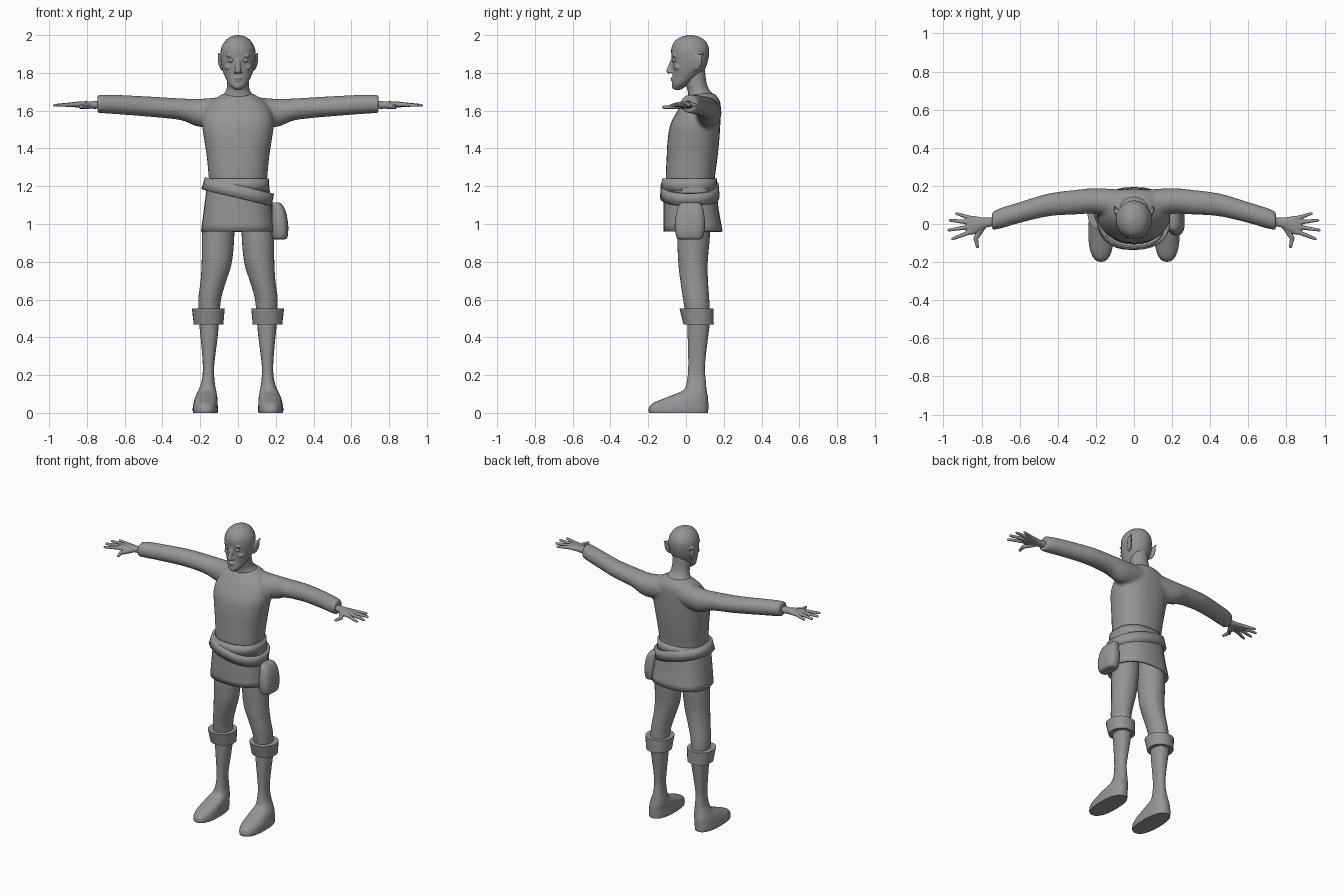
import bpy, bmesh, math
from mathutils import Matrix, Vector, Euler

if "Cube" in bpy.data.objects:
    bpy.data.objects.remove(bpy.data.objects["Cube"], do_unlink=True)

# Single clay colour
clay = bpy.data.materials.new("clay_grey")
clay.use_nodes = True
clay.diffuse_color = (0.3, 0.3, 0.3, 1)
clay.node_tree.nodes["Principled BSDF"].inputs["Base Color"].default_value = (0.3, 0.3, 0.3, 1)


def spline(rows, steps):
    """Smoothly resample a list of cross-sections."""
    if steps == 1:
        return rows
    out = []
    for i in range(len(rows) - 1):
        a, b, c, d = (rows[max(0, min(len(rows) - 1, i + k))] for k in (-1, 0, 1, 2))
        for s in range(steps):
            t = s / steps
            out.append([q + 0.5 * t * (r - p + t * (2 * p - 5 * q + 4 * r - w + t * (3 * (q - r) + w - p)))
                        for p, q, r, w in zip(a, b, c, d)])
    return out + [rows[-1]]


def loft(bm, rows, axis="z", power=2, steps=4, caps=True, side=1, count=28):
    """Skin rows of (position, centre a, centre b, radius a, radius b)."""
    rings = []
    for t, ca, cb, ra, rb in spline(rows, steps):
        ring = []
        for k in range(count):
            ang = math.tau * k / count
            c, s = math.cos(ang), math.sin(ang)
            a = ca + ra * math.copysign(abs(c) ** (2 / power), c)
            b = cb + rb * math.copysign(abs(s) ** (2 / power), s)
            x, y, z = (a, b, t) if axis == "z" else (t, a, b)
            ring.append(bm.verts.new((x * side, y, z)))
        rings.append(ring)
    for lo, hi in zip(rings, rings[1:]):
        for k in range(count):
            n = (k + 1) % count
            bm.faces.new((lo[k], lo[n], hi[n], hi[k]))
    if caps:
        bm.faces.new(rings[0])
        bm.faces.new(rings[-1])


def blob(bm, loc, size, rot=(0, 0, 0)):
    m = Matrix.LocRotScale(Vector(loc), Euler([math.radians(r) for r in rot]), Vector(size))
    bmesh.ops.create_icosphere(bm, subdivisions=3, radius=1, matrix=m)


def finger(bm, start, end, r0, r1):
    """Tapered rod with rounded ends."""
    p, q = Vector(start), Vector(end)
    m = Matrix.Translation((p + q) / 2) @ (q - p).to_track_quat("Z", "Y").to_matrix().to_4x4()
    bmesh.ops.create_cone(bm, cap_ends=True, segments=12, radius1=r0, radius2=r1,
                          depth=(q - p).length, matrix=m)
    blob(bm, p, (r0, r0, r0))
    blob(bm, q, (r1, r1, r1))


def finish(name, bm, fuse=0, smooth=0, thick=0):
    bmesh.ops.recalc_face_normals(bm, faces=bm.faces)
    mesh = bpy.data.meshes.new(name)
    bm.to_mesh(mesh)
    bm.free()
    mesh.materials.append(clay)
    mesh.polygons.foreach_set("use_smooth", [True] * len(mesh.polygons))
    mesh.set_sharp_from_angle(angle=math.radians(40))
    obj = bpy.data.objects.new(name, mesh)
    bpy.context.collection.objects.link(obj)
    if fuse:
        mod = obj.modifiers.new("fuse", "REMESH")
        mod.mode, mod.voxel_size, mod.use_smooth_shade = "VOXEL", fuse, True
    if smooth:
        mod = obj.modifiers.new("soften", "SMOOTH")
        mod.iterations = smooth
    if thick:
        mod = obj.modifiers.new("cloth", "SOLIDIFY")
        mod.thickness, mod.offset = thick, -1
    return obj


def part(name, rows, **options):
    bm = bmesh.new()
    thick = options.pop("thick", 0)
    loft(bm, rows, **options)
    return finish(name, bm, thick=thick)


# Shirt: torso and both sleeves fused together
bm = bmesh.new()
loft(bm, [(1.15, 0, .025, .15, .125), (1.24, 0, .023, .155, .13), (1.35, 0, .032, .165, .135),
          (1.45, 0, .04, .18, .137), (1.53, 0, .05, .19, .132), (1.6, 0, .07, .175, .115),
          (1.65, 0, .085, .14, .095), (1.69, 0, .09, .08, .062)], power=2.3)
for side in (1, -1):
    loft(bm, [(.06, .10, 1.6, .08, .075), (.2, .12, 1.588, .068, .075), (.3, .115, 1.607, .065, .058),
              (.45, .1, 1.62, .06, .054), (.6, .06, 1.63, .055, .052), (.7, .03, 1.635, .054, .05),
              (.745, .015, 1.635, .047, .047)], axis="x", side=side)
finish("shirt", bm, fuse=.01, smooth=5)

# Skirt of the tunic, open at the hem
part("tunic_skirt", [(1.24, 0, .02, .16, .138), (1.1, 0, .025, .178, .145), (.96, 0, .037, .196, .157)],
     power=2.4, steps=3, caps=False, thick=.012)

# Waist belt and slanted hip belt
part("waist_belt", [(1.175, 0, .018, .167, .148), (1.24, 0, .018, .163, .146)],
     power=2.4, steps=1, caps=False, thick=.02)
belt = part("hip_belt", [(-.033, 0, .02, .192, .157), (.033, 0, .02, .188, .155)],
            power=2.3, steps=1, caps=False, thick=.02)
belt.location.z = 1.172
belt.rotation_euler.y = math.radians(13.5)

# Pouch hanging from the belt on the left hip
part("pouch", [(.918, .22, .02, .025, .05), (.93, .222, .02, .04, .07), (.99, .222, .02, .044, .08),
               (1.06, .217, .022, .038, .073), (1.1, .208, .022, .028, .06), (1.115, .2, .022, .015, .04)],
     power=2.8)

# Neck
part("neck", [(1.63, 0, .085, .10, .075), (1.68, 0, .08, .08, .068), (1.71, 0, .066, .062, .058),
              (1.75, 0, .052, .057, .056), (1.82, 0, .045, .055, .055)])

# Head with face and ears fused in
bm = bmesh.new()
loft(bm, [(1.71, 0, -.045, .018, .016), (1.735, 0, -.032, .045, .042), (1.775, 0, -.003, .067, .068),
          (1.82, 0, .015, .084, .086), (1.88, 0, .022, .093, .098), (1.93, 0, .022, .09, .1),
          (1.97, 0, .022, .068, .08), (1.99, 0, .022, .042, .05), (2, 0, .022, .012, .014)])
finger(bm, (0, -.068, 1.875), (0, -.09, 1.81), .01, .015)
blob(bm, (0, -.071, 1.772), (.022, .012, .006))
blob(bm, (0, -.068, 1.76), (.02, .012, .006))
blob(bm, (0, -.058, 1.73), (.024, .018, .018))
for side in (1, -1):
    blob(bm, (side * .038, -.062, 1.893), (.027, .012, .007), (0, side * 8, 0))
    blob(bm, (side * .014, -.081, 1.805), (.009, .011, .008))
    blob(bm, (side * .05, -.04, 1.83), (.022, .022, .016))
    blob(bm, (side * .09, .06, 1.855), (.012, .026, .047), (-18, side * 6, side * -22))
    finger(bm, (side * .092, .067, 1.875), (side * .102, .093, 1.905), .012, .004)
finish("head", bm, fuse=.005, smooth=2)

for side, label in ((1, "left"), (-1, "right")):
    # Eyes
    bm = bmesh.new()
    blob(bm, (side * .037, -.06, 1.867), (.017, .014, .013))
    finish(label + "_eye", bm)

    # Hand: wrist, palm, four spread fingers and a thumb
    bm = bmesh.new()
    loft(bm, [(.71, .015, 1.633, .025, .022), (.77, .008, 1.63, .025, .02), (.81, 0, 1.632, .037, .018),
              (.85, -.007, 1.632, .05, .016), (.875, -.01, 1.632, .042, .011)], axis="x", power=2.3)
    for knuckle, tip in (((.85, .028), (.93, .055)), ((.865, .008), (.965, .02)),
                         ((.868, -.016), (.972, -.032)), ((.855, -.04), (.952, -.078))):
        finger(bm, (*knuckle, 1.633), (*tip, 1.628), .013, .008)
    finger(bm, (.795, -.015, 1.625), (.83, -.075, 1.62), .018, .013)
    finger(bm, (.83, -.075, 1.62), (.822, -.118, 1.618), .012, .009)
    if side < 0:
        bmesh.ops.scale(bm, vec=(-1, 1, 1), verts=bm.verts)
    finish(label + "_hand", bm, fuse=.004, smooth=2)

    # Leg
    part(label + "_leg", [(1.08, .1, .04, .08, .085), (.95, .105, .04, .086, .087), (.8, .112, .037, .08, .078),
                          (.7, .13, .043, .068, .073), (.6, .15, .054, .06, .069), (.48, .154, .065, .054, .062)],
         side=side)

    # Boot shaft running into the foot
    part(label + "_boot", [(.5, .154, .068, .055, .062), (.4, .153, .063, .045, .054),
                           (.25, .156, .056, .03, .044), (.17, .158, .055, .034, .05),
                           (.12, .163, .047, .047, .062), (.085, .168, .01, .058, .106),
                           (.05, .172, -.03, .064, .148), (.02, .173, -.04, .067, .158),
                           (0, .173, -.04, .065, .156)], side=side, power=2.4)

    # Folded boot cuff
    part(label + "_boot_cuff", [(.467, .156, .067, .078, .08), (.552, .157, .056, .087, .09)],
         side=side, steps=1, power=2.2)
